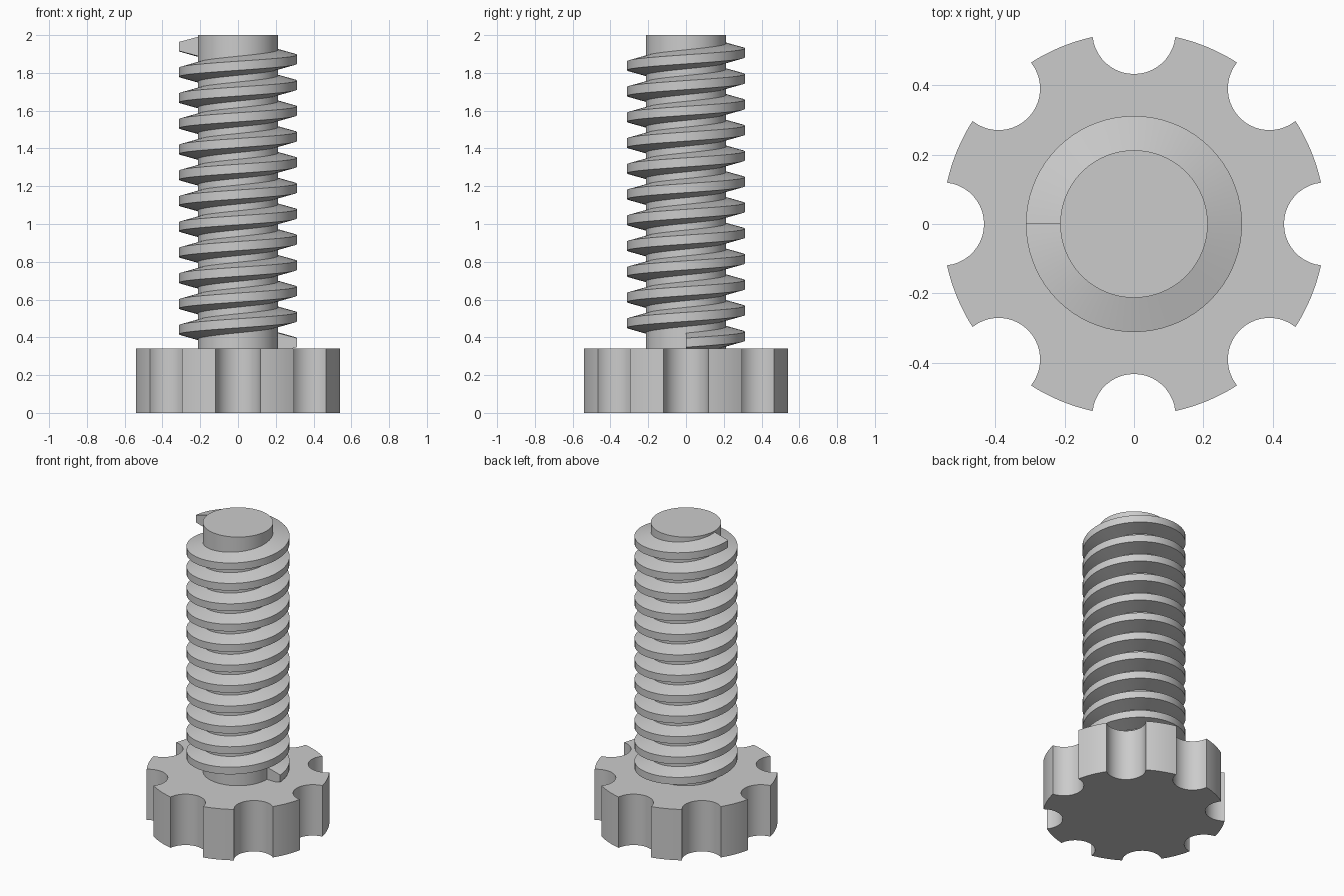
import bpy
import bmesh
from math import cos, sin, pi, tan, radians, asin

cube = bpy.data.objects.get("Cube")
if cube:
    bpy.data.objects.remove(cube, do_unlink=True)

HEAD_H, HEAD_R = 0.34, 0.553
NOTCH_R, NOTCHES = 0.12, 8
TOP, CORE_R, CREST_R = 2.0, 0.213, 0.312
START_Z, END_Z, TURNS, STEPS = 0.372, 1.94, 11.5, 72
CREST_HALF = 0.024

steel = bpy.data.materials.new("grey_steel")
steel.use_nodes = True
GREY = (0.6, 0.6, 0.6, 1)
steel.diffuse_color = GREY
steel.node_tree.nodes["Principled BSDF"].inputs["Base Color"].default_value = GREY


def finish(name, bm):
    """Turn a bmesh into a smooth shaded object with crisp edges."""
    bmesh.ops.recalc_face_normals(bm, faces=bm.faces)
    mesh = bpy.data.meshes.new(name)
    bm.to_mesh(mesh)
    bm.free()
    mesh.materials.append(steel)
    obj = bpy.data.objects.new(name, mesh)
    bpy.context.collection.objects.link(obj)
    bpy.ops.object.select_all(action='DESELECT')
    obj.select_set(True)
    bpy.context.view_layer.objects.active = obj
    bpy.ops.object.shade_smooth_by_angle(angle=radians(25))
    return obj


def prism(name, outline, z0, z1):
    """Extrude a flat outline from z0 up to z1."""
    bm = bmesh.new()
    face = bm.faces.new([bm.verts.new((x, y, z0)) for x, y in outline])
    top = bmesh.ops.extrude_face_region(bm, geom=[face], use_keep_orig=True)["geom"]
    for v in top:
        if isinstance(v, bmesh.types.BMVert):
            v.co.z = z1
    return finish(name, bm)


# Knob head: round disc with scallops centred on its rim
half_gap = 2 * asin(NOTCH_R / (2 * HEAD_R))   # angle from scallop centre to its corner
sweep = pi / 2 - half_gap / 2                 # half of the scallop arc
sector = 2 * pi / NOTCHES
outline = []
for k in range(NOTCHES):
    a = k * sector
    for i in range(21):                       # scallop, concave towards the rim
        t = a + pi + sweep * (1 - i / 10)
        outline.append((HEAD_R * cos(a) + NOTCH_R * cos(t),
                        HEAD_R * sin(a) + NOTCH_R * sin(t)))
    for i in range(1, 8):                     # rim up to the next scallop
        t = a + half_gap + (sector - 2 * half_gap) * i / 8
        outline.append((HEAD_R * cos(t), HEAD_R * sin(t)))
prism("knob_head", outline, 0, HEAD_H)

# Plain round shank
circle = [(CORE_R * cos(2 * pi * i / 96), CORE_R * sin(2 * pi * i / 96)) for i in range(96)]
prism("shank", circle, HEAD_H - 0.02, TOP)

# Trapezoid thread swept along a right-handed helix
root_r = CORE_R - 0.006
root_half = CREST_HALF + (CREST_R - root_r) * tan(radians(15))
profile = [(root_r, -root_half), (CREST_R, -CREST_HALF),
           (CREST_R, CREST_HALF), (root_r, root_half)]
bm = bmesh.new()
count = int(TURNS * STEPS)
rings = []
for i in range(count + 1):
    f = i / count
    a = 2 * pi * TURNS * f
    z = START_Z + (END_Z - START_Z) * f
    rings.append([bm.verts.new((r * cos(a), r * sin(a), z + h)) for r, h in profile])
for lower, upper in zip(rings, rings[1:]):
    for j in range(4):
        k = (j + 1) % 4
        bm.faces.new((lower[j], lower[k], upper[k], upper[j]))
bm.faces.new(rings[0])
bm.faces.new(rings[-1])
finish("screw_thread", bm)
